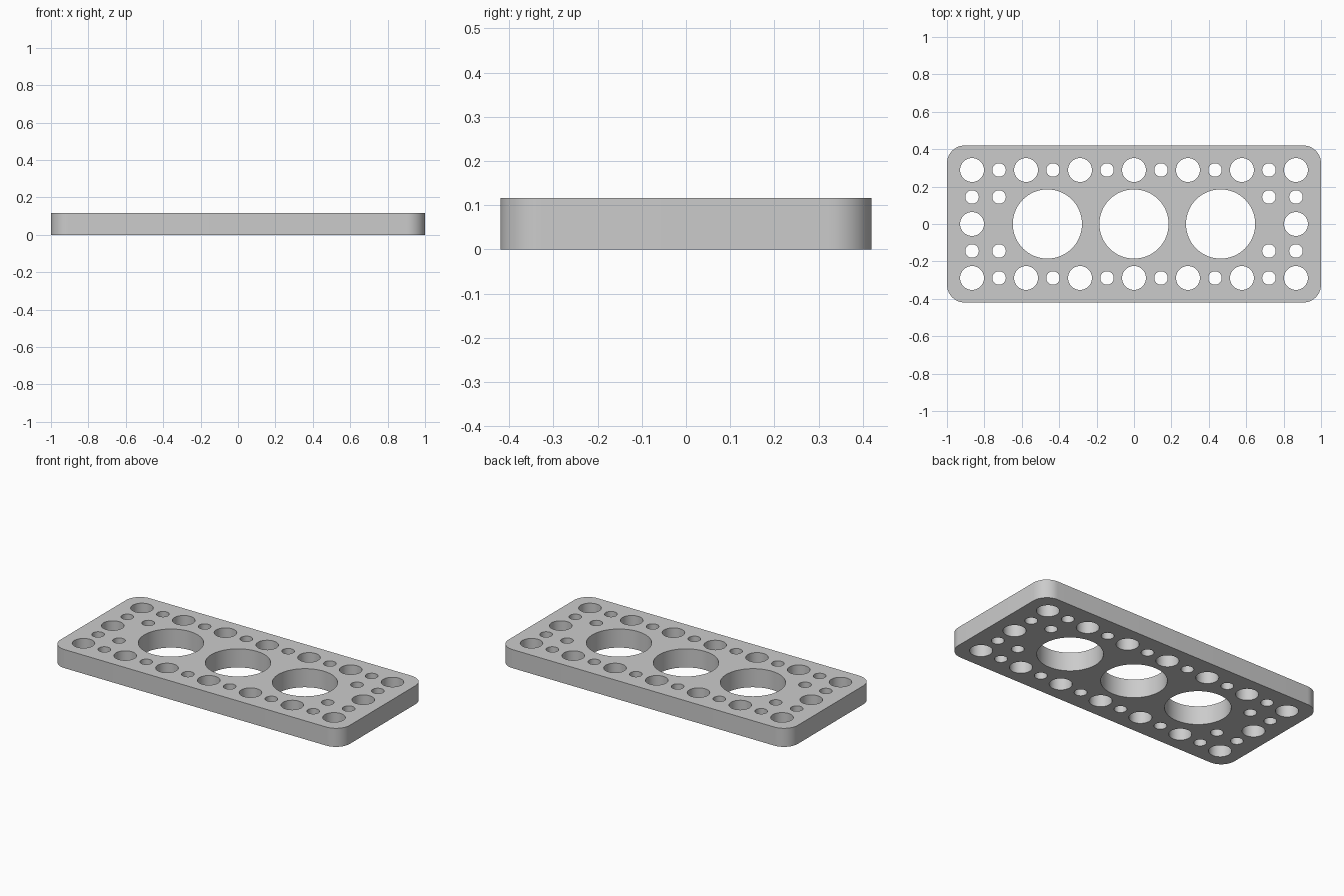
import bpy
import bmesh
from math import cos, sin, pi, radians

cube = bpy.data.objects.get("Cube")
if cube:
    bpy.data.objects.remove(cube, do_unlink=True)

HALF_X, HALF_Y, THICK, CORNER = 1.0, 0.42, 0.116, 0.096
PITCH = 0.1443
LARGE, SMALL, BORE = 0.064, 0.036, 0.185


def arc(cx, cy, r, start, sweep, steps):
    return [(cx + r * cos(start + sweep * i / steps),
             cy + r * sin(start + sweep * i / steps)) for i in range(steps + 1)]


def circle(cx, cy, r, sides):
    return arc(cx, cy, r, 0, 2 * pi, sides)[:-1]


# Rounded rectangular outline
outline = []
for i, (sx, sy) in enumerate([(1, 1), (-1, 1), (-1, -1), (1, -1)]):
    outline += arc(sx * (HALF_X - CORNER), sy * (HALF_Y - CORNER),
                   CORNER, i * pi / 2, pi / 2, 12)
loops = [outline]

# Three large bores along the middle
for x in (-0.463, 0, 0.463):
    loops.append(circle(x, 0, BORE, 72))

# Alternating large and small holes along both long edges
for row in (-2, 2):
    for k in range(-6, 7):
        r = SMALL if k % 2 else LARGE
        loops.append(circle(k * PITCH, row * PITCH, r, 40))

# Holes at the two ends
for side in (-1, 1):
    loops.append(circle(side * 6 * PITCH, 0, LARGE, 40))
    for row in (-1, 1):
        for k in (5, 6):
            loops.append(circle(side * k * PITCH, row * PITCH, SMALL, 40))

# Filled flat profile, extruded to the plate thickness
curve = bpy.data.curves.new("plate_profile", "CURVE")
curve.dimensions = "2D"
curve.fill_mode = "BOTH"
curve.extrude = THICK / 2
for pts in loops:
    spline = curve.splines.new("POLY")
    spline.points.add(len(pts) - 1)
    for p, (x, y) in zip(spline.points, pts):
        p.co = (x, y, 0, 1)
    spline.use_cyclic_u = True
plate = bpy.data.objects.new("perforated_plate", curve)
bpy.context.collection.objects.link(plate)
bpy.ops.object.select_all(action="DESELECT")
plate.select_set(True)
bpy.context.view_layer.objects.active = plate
bpy.ops.object.convert(target="MESH")
plate = bpy.context.object

# Weld caps to walls and stand the plate on the ground
bm = bmesh.new()
bm.from_mesh(plate.data)
bmesh.ops.remove_doubles(bm, verts=bm.verts, dist=0.0001)
bmesh.ops.translate(bm, verts=bm.verts, vec=(0, 0, THICK / 2))
bmesh.ops.recalc_face_normals(bm, faces=bm.faces)
bm.to_mesh(plate.data)
bm.free()

# Single grey material
grey = bpy.data.materials.new("plain_grey")
grey.use_nodes = True
colour = (0.6, 0.6, 0.6, 1)
grey.diffuse_color = colour
grey.node_tree.nodes["Principled BSDF"].inputs["Base Color"].default_value = colour
plate.data.materials.clear()
plate.data.materials.append(grey)
bpy.ops.object.shade_smooth_by_angle(angle=radians(30))
